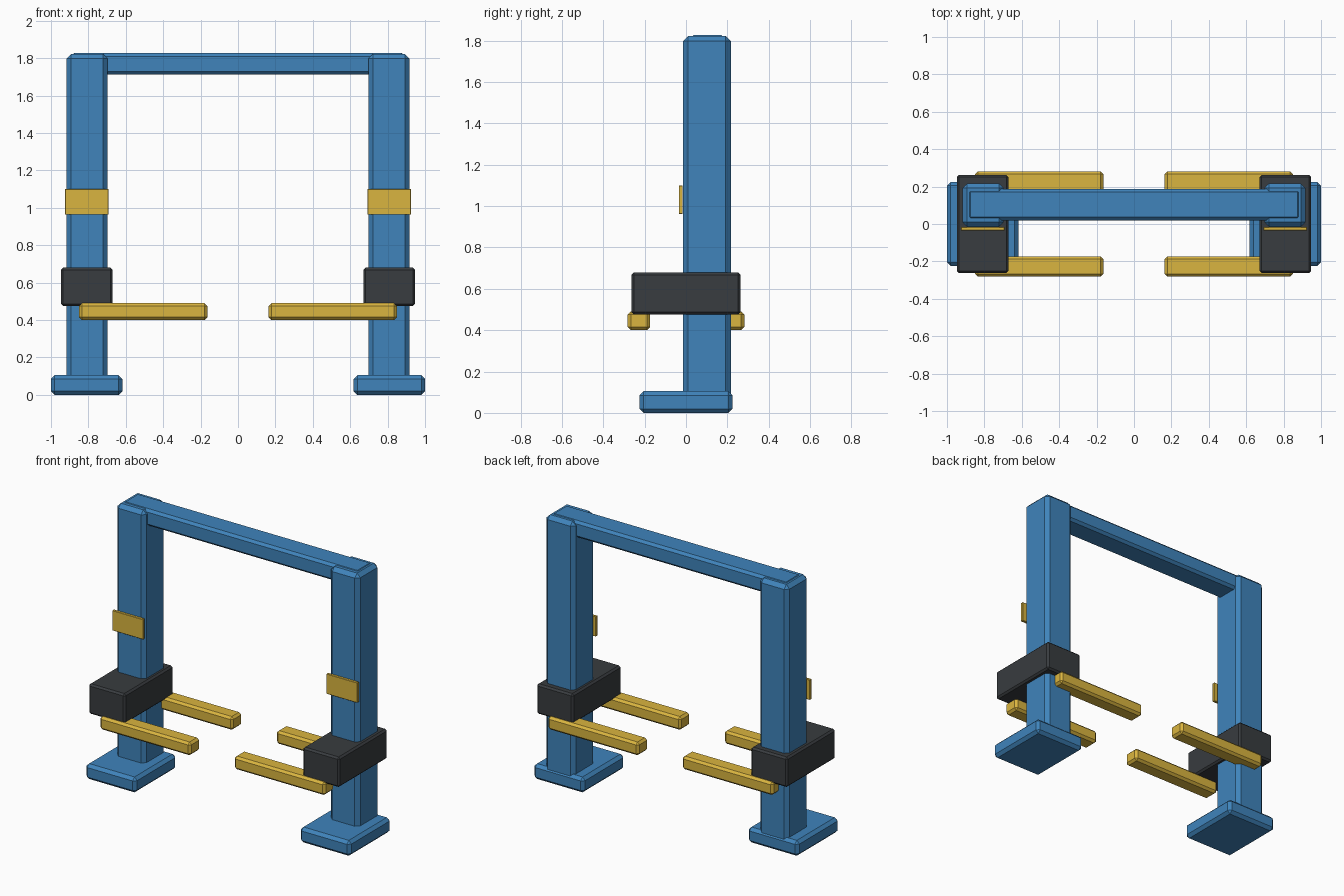
import bpy
import bmesh

if "Cube" in bpy.data.objects:
    bpy.data.objects.remove(bpy.data.objects["Cube"])


def material(name, rgb):
    m = bpy.data.materials.new(name)
    m.diffuse_color = (*rgb, 1)
    m.use_nodes = True
    m.node_tree.nodes["Principled BSDF"].inputs["Base Color"].default_value = m.diffuse_color
    return m


BLUE = material("blue_paint", (0.05, 0.23, 0.50))
YELLOW = material("yellow_paint", (0.70, 0.46, 0.05))
DARK = material("dark_steel", (0.04, 0.045, 0.05))


def box(name, xs, ys, zs, mat, chamfer=0.0):
    """Chamfered box given by its extents on each axis."""
    bm = bmesh.new()
    bmesh.ops.create_cube(bm, size=1)
    for v in bm.verts:
        v.co = [(a + b) / 2 + c * (b - a) for (a, b), c in zip((xs, ys, zs), v.co)]
    if chamfer:
        bmesh.ops.bevel(bm, geom=bm.edges[:], offset=chamfer, segments=1,
                        affect='EDGES', profile=0.5)
    bmesh.ops.recalc_face_normals(bm, faces=bm.faces[:])
    mesh = bpy.data.meshes.new(name)
    bm.to_mesh(mesh)
    bm.free()
    mesh.materials.append(mat)
    ob = bpy.data.objects.new(name, mesh)
    bpy.context.collection.objects.link(ob)
    return ob


def side_box(name, side, xs, *args):
    """Box on the right (+1) or mirrored to the left (-1)."""
    label = "right" if side > 0 else "left"
    return box(f"{label}_{name}", sorted(side * x for x in xs), *args)


for s in (-1, 1):
    # floor plate and post
    side_box("base_plate", s, (0.618, 1.0), (-0.225, 0.225), (0, 0.105), BLUE, 0.02)
    side_box("column", s, (0.697, 0.917), (-0.015, 0.217), (0.05, 1.823), BLUE, 0.025)
    # sliding carriage and its lifting arms
    side_box("carriage", s, (0.671, 0.947), (-0.263, 0.263), (0.475, 0.68), DARK, 0.012)
    side_box("front_arm", s, (0.164, 0.85), (-0.282, -0.173), (0.40, 0.49), YELLOW, 0.015)
    side_box("rear_arm", s, (0.164, 0.85), (0.173, 0.282), (0.40, 0.49), YELLOW, 0.015)
    # warning band on the front of the post
    side_box("warning_band", s, (0.692, 0.925), (-0.035, -0.016), (0.963, 1.10), YELLOW, 0.002)

# overhead beam joining the posts
box("top_beam", (-0.892, 0.892), (0.02, 0.188), (1.712, 1.827), BLUE, 0.017)
